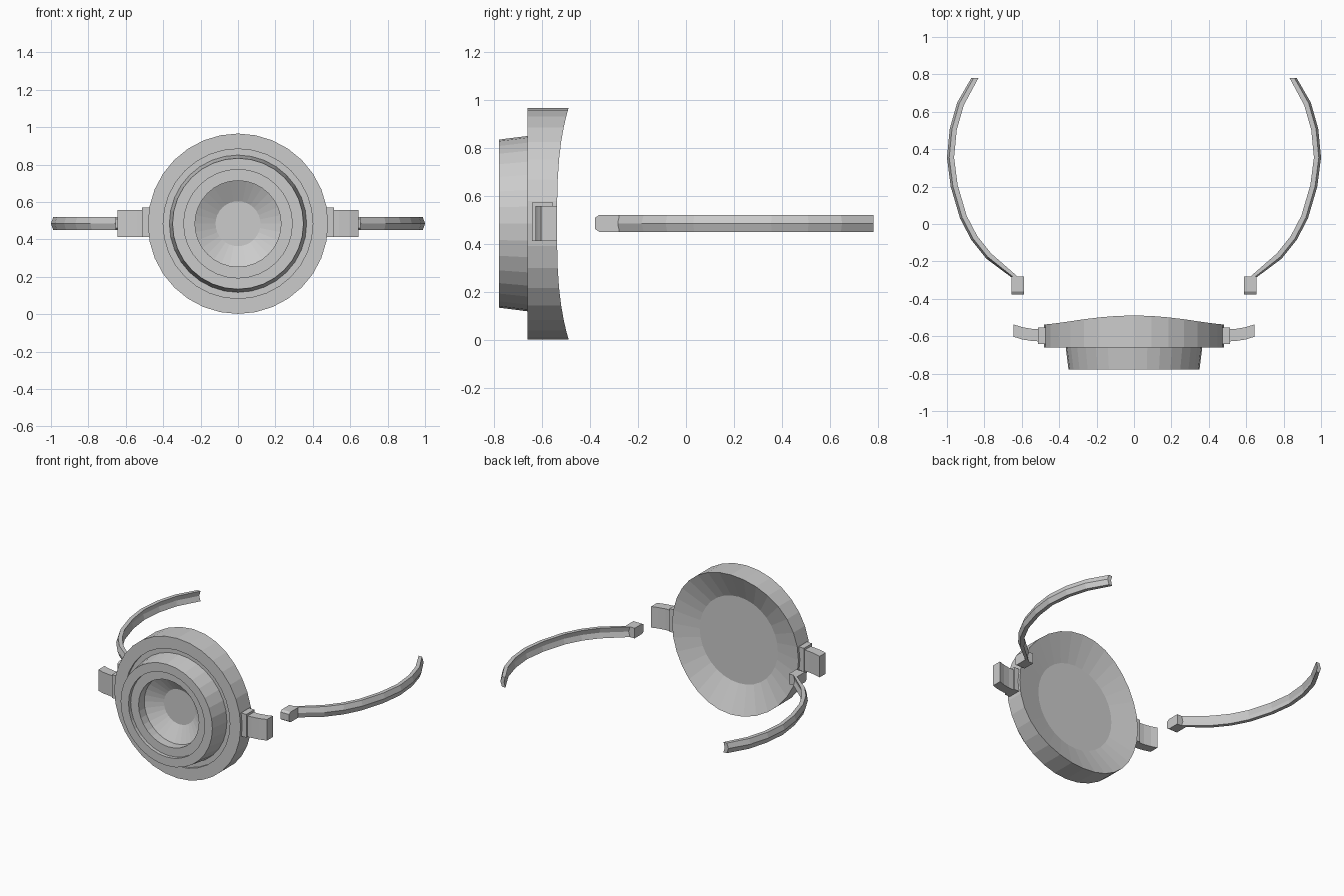
import bpy, bmesh, math
from mathutils import Vector

if "Cube" in bpy.data.objects:
    bpy.data.objects.remove(bpy.data.objects["Cube"])

CZ = 0.484      # height of the lens axis
SIDES = 32


def make_object(name, verts, faces, mirror=False):
    mesh = bpy.data.meshes.new(name)
    mesh.from_pydata(verts, [], faces)
    bm = bmesh.new()
    bm.from_mesh(mesh)
    bmesh.ops.recalc_face_normals(bm, faces=bm.faces)
    bm.to_mesh(mesh)
    bm.free()
    obj = bpy.data.objects.new(name, mesh)
    bpy.context.collection.objects.link(obj)
    if mirror:
        obj.modifiers.new("mirror", 'MIRROR').use_mirror_merge = False
    return obj


def loft(name, rings, mirror=False):
    """Skin closed rings of equal length and cap both ends."""
    n = len(rings[0])
    verts = [v for ring in rings for v in ring]
    faces = [(i * n + j, i * n + (j + 1) % n, (i + 1) * n + (j + 1) % n, (i + 1) * n + j)
             for i in range(len(rings) - 1) for j in range(n)]
    faces += [tuple(range(n)), tuple(range(len(verts) - n, len(verts)))]
    return make_object(name, verts, faces, mirror)


def circle(r, y, bulge=0.0):
    ring = []
    for k in range(SIDES):
        a = 2 * math.pi * k / SIDES
        ring.append((r * math.cos(a), y + bulge * abs(math.sin(a)) ** 3, CZ + r * math.sin(a)))
    return ring


def extrude_plan(name, outline, z0, z1):
    """Vertical prism over an x/y outline, mirrored to the other side."""
    return loft(name, [[(x, y, z) for x, y in outline] for z in (z0, z1)], True)


# Lens body: stepped front, saddle-shaped rear rim, shallow dished back
profile = [(0.12, -0.635), (0.23, -0.693), (0.23, -0.755), (0.29, -0.755), (0.29, -0.779),
           (0.35, -0.779), (0.367, -0.645), (0.40, -0.645), (0.40, -0.66), (0.482, -0.66)]
rings = [circle(r, y) for r, y in profile]
rings += [circle(0.482, -0.537, 0.048), circle(0.298, -0.575)]
loft("lens_body", rings)

# Hinge plates on both sides of the body
extrude_plan("hinge_plate", [(0.44, -0.642), (0.513, -0.642), (0.513, -0.553), (0.44, -0.553)],
             0.412, 0.572)

# Curved hinge tabs
extrude_plan("hinge_tab", [(0.49, -0.628), (0.54, -0.626), (0.595, -0.618), (0.643, -0.603),
                           (0.643, -0.537), (0.60, -0.551), (0.55, -0.56), (0.49, -0.562)],
             0.412, 0.557)

# Side arms: chevron section swept along a curve, with square-cut ends
path = [Vector(p) for p in [(0.87, 0.78), (0.945, 0.65), (0.985, 0.51), (1.0, 0.355),
                            (0.98, 0.20), (0.93, 0.03), (0.87, -0.085), (0.79, -0.185),
                            (0.657, -0.284)]]
section = [(0.0, 0.0), (0.012, 0.035), (0.038, 0.035), (0.028, 0.0),
           (0.038, -0.035), (0.012, -0.035)]
rings = []
last = len(path) - 1
for i, p in enumerate(path):
    t = (path[min(i + 1, last)] - path[max(i - 1, 0)]).normalized()
    inward = Vector((-1, 0)) if i in (0, last) else Vector((t.y, -t.x))
    rings.append([(p.x + inward.x * d, p.y + inward.y * d, CZ + 0.001 + h) for d, h in section])
loft("side_arm", rings, True)

# Arm end blocks with chamfered front edges
block = [(-0.362, 0.035), (-0.28, 0.035), (-0.28, -0.035), (-0.362, -0.035),
         (-0.378, -0.024), (-0.378, 0.024)]
loft("arm_end", [[(x, y, CZ + 0.001 + z) for y, z in block] for x in (0.588, 0.655)], True)
